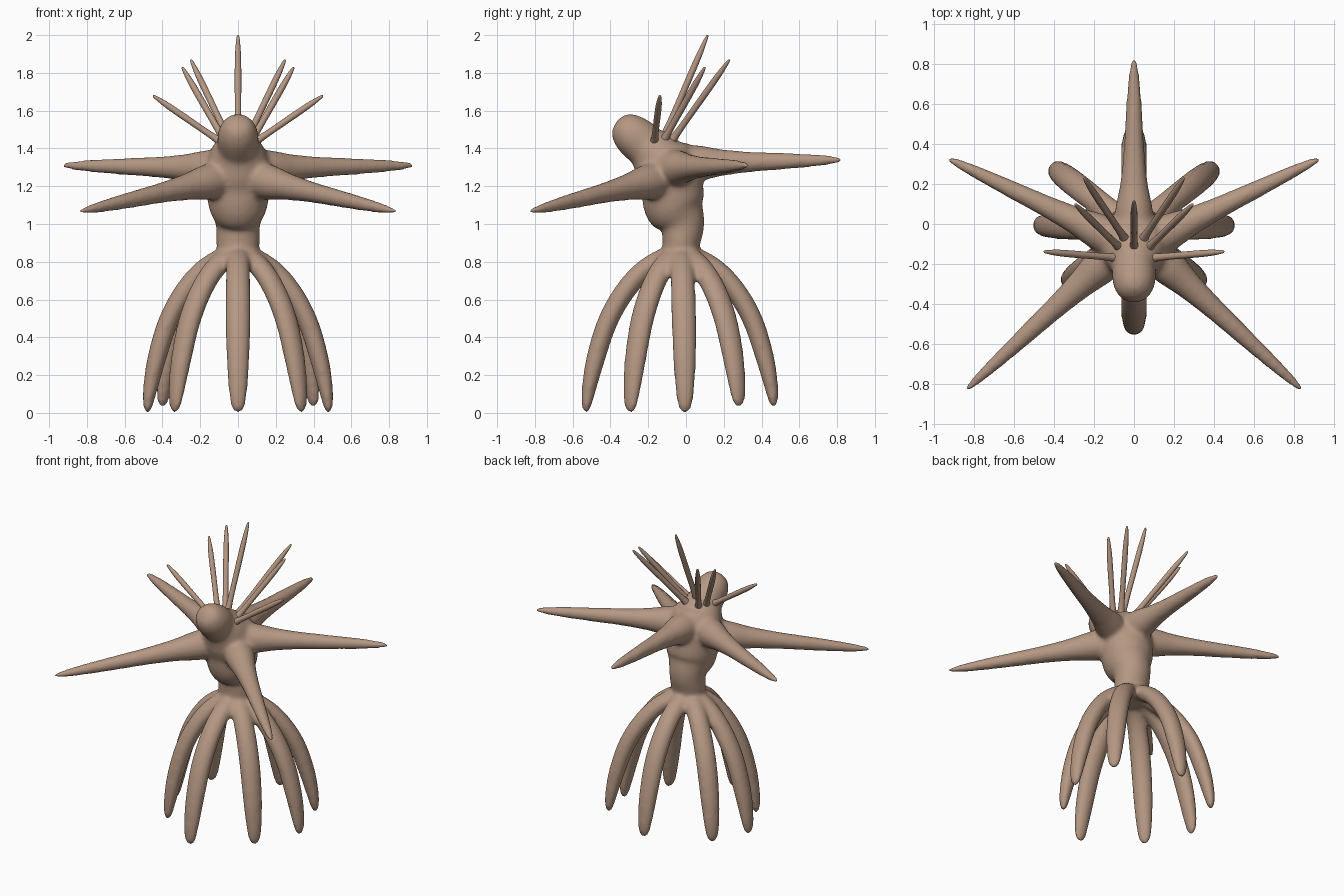
import bpy, bmesh, math
from mathutils import Vector

if "Cube" in bpy.data.objects:
    bpy.data.objects.remove(bpy.data.objects["Cube"])


def sample(pts, n):
    """Catmull-Rom sampling of (x, y, z, side radius, other radius)."""
    p = [Vector(q) for q in pts]
    p = [p[0] * 2 - p[1]] + p + [p[-1] * 2 - p[-2]]
    out = []
    for i in range(1, len(p) - 2):
        a, b, c, d = p[i - 1:i + 3]
        for k in range(n):
            t = k / n
            out.append((b * 2 + (c - a) * t + (a * 2 - b * 5 + c * 4 - d) * t * t
                        + (b * 3 - a - c * 3 + d) * t ** 3) * 0.5)
    return out + [p[-2]]


def tube(bm, pts, side=None, n=5, seg=20):
    """Closed tapering limb along a curve."""
    s = sample(pts, n)
    c = [Vector(v[:3]) for v in s]
    d = c[-1] - c[0]
    side = Vector(side) if side else Vector((d.y, -d.x, 0)).normalized()
    rings = []
    for i, v in enumerate(s):
        t = (c[min(i + 1, len(c) - 1)] - c[max(i - 1, 0)]).normalized()
        u = (side - t * side.dot(t)).normalized()
        w = t.cross(u)
        rings.append([bm.verts.new(c[i] + u * max(v[3], .003) * math.cos(a) + w * max(v[4], .003) * math.sin(a))
                      for a in (2 * math.pi * k / seg for k in range(seg))])
    for r0, r1 in zip(rings, rings[1:]):
        for k in range(seg):
            bm.faces.new((r0[k], r0[(k + 1) % seg], r1[(k + 1) % seg], r1[k]))
    bm.faces.new(rings[0])
    bm.faces.new(rings[-1][::-1])


def finish(bm, name):
    bmesh.ops.recalc_face_normals(bm, faces=bm.faces)
    for f in bm.faces:
        f.smooth = True
    me = bpy.data.meshes.new(name)
    bm.to_mesh(me)
    bm.free()
    me.materials.append(skin)
    ob = bpy.data.objects.new(name, me)
    bpy.context.collection.objects.link(ob)
    return ob


skin = bpy.data.materials.new("skin")
skin.diffuse_color = (0.46, 0.31, 0.225, 1)
skin.use_nodes = True
skin.node_tree.nodes["Principled BSDF"].inputs["Base Color"].default_value = skin.diffuse_color

bm = bmesh.new()

# torso, horizontal sections
tube(bm, [(0, -.03, .77, .06, .05), (0, -.03, .83, .10, .09), (0, -.025, .90, .115, .10),
          (0, -.02, 1.0, .118, .12), (0, -.06, 1.09, .155, .16), (0, -.075, 1.2, .17, .165),
          (0, -.105, 1.3, .175, .17), (0, -.145, 1.39, .145, .145), (0, -.15, 1.45, .105, .10),
          (0, -.15, 1.49, .05, .05)], side=(1, 0, 0), seg=28)

# neck and head
tube(bm, [(0, -.12, 1.32, .12, .10), (0, -.21, 1.41, .11, .115), (0, -.28, 1.47, .108, .11),
          (0, -.325, 1.512, .09, .09), (0, -.352, 1.537, .06, .06), (0, -.365, 1.548, .01, .01)],
     side=(1, 0, 0), seg=28)

# arms: root, tip, mid radius
arms = [((0, -.02, 1.32), (0, .83, 1.34))]
for s in (-1, 1):
    arms += [((s * .08, -.13, 1.24), (s * .84, -.83, 1.065)),
             ((s * .07, -.09, 1.295), (s * .935, .33, 1.31))]
for root, tip in arms:
    a, b = Vector(root), Vector(tip)
    prof = [(0, .10), (.12, .093), (.25, .071), (.42, .055), (.6, .046), (.8, .035), (.93, .024), (.985, .014), (1, .005)]
    tube(bm, [(*a.lerp(b, t), r, r) for t, r in prof])

# eight legs: tip position, tip height
legs = [(0, -.53, 0), (0, .465, .03)]
for s in (-1, 1):
    legs += [(s * .335, -.295, 0), (s * .48, -.005, 0), (s * .40, .28, .03)]
prof = [(.06, .82, .05, .05), (.20, .815, .062, .052), (.42, .74, .064, .055), (.62, .62, .066, .055),
        (.78, .47, .066, .054), (.90, .28, .061, .05), (.97, .12, .05, .038), (.995, .03, .036, .024), (1, 0, .012, .01)]
for x, y, h in legs:
    tube(bm, [(x * t, -.03 + (y + .03) * t, z + h * (1 - z / .82), a, b) for t, z, a, b in prof])

body = finish(bm, "body_with_arms_and_legs")
m = body.modifiers.new("fuse", 'REMESH')
m.mode = 'VOXEL'
m.voxel_size = 0.0125
m.use_smooth_shade = True
m = body.modifiers.new("blend", 'SMOOTH')
m.factor = 0.5
m.iterations = 14

# head spines: root, tip
spines = [((0, -.13, 1.43), (0, .115, 2.0))]
for s in (-1, 1):
    spines += [((s * .035, -.09, 1.42), (s * .25, .23, 1.87)),
               ((s * .06, -.13, 1.42), (s * .295, .10, 1.83)),
               ((s * .07, -.17, 1.42), (s * .45, -.138, 1.68))]
for i, (root, tip) in enumerate(spines):
    a, b = Vector(root), Vector(tip)
    bm = bmesh.new()
    prof = [(0, .03), (.12, .02), (.3, .017), (.6, .0175), (.8, .016), (.93, .011), (.985, .007), (1, .003)]
    tube(bm, [(*a.lerp(b, t), r, r) for t, r in prof], seg=14)
    finish(bm, f"head_spine_{i + 1}")
